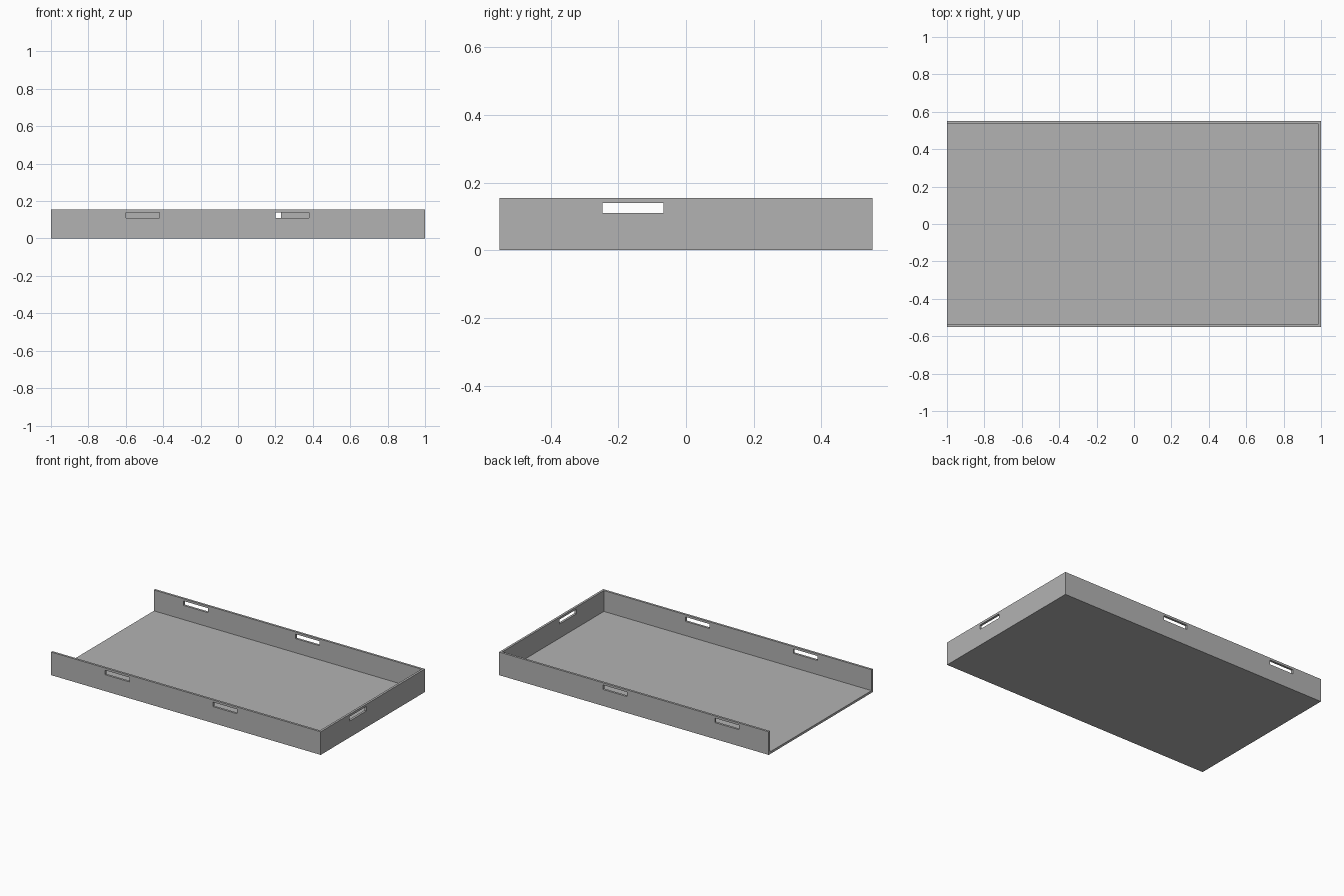
import bpy

if "Cube" in bpy.data.objects:
    bpy.data.objects.remove(bpy.data.objects["Cube"], do_unlink=True)

L, W, H = 1.0, 0.552, 0.155      # half length, half width, height
T = 0.015                        # sheet thickness
SLOT_LEN, SLOT_LOW, SLOT_HIGH = 0.18, 0.11, 0.14

grey = bpy.data.materials.new("plain grey")
grey.use_nodes = True
grey.diffuse_color = (0.45, 0.45, 0.45, 1)
grey.node_tree.nodes["Principled BSDF"].inputs["Base Color"].default_value = grey.diffuse_color


def box(name, low, high):
    """Axis-aligned box between two corners."""
    mid = [(a + b) / 2 for a, b in zip(low, high)]
    bpy.ops.mesh.primitive_cube_add(size=1, location=mid)
    ob = bpy.context.object
    ob.name = name
    ob.scale = [b - a for a, b in zip(low, high)]
    bpy.ops.object.transform_apply(location=True, rotation=False, scale=True)
    ob.data.materials.append(grey)
    return ob


def cut(target, cutter):
    """Subtract the cutter from the target and discard it."""
    mod = target.modifiers.new("cut", 'BOOLEAN')
    mod.operation = 'DIFFERENCE'
    mod.solver = 'EXACT'
    mod.object = cutter
    bpy.context.view_layer.objects.active = target
    bpy.ops.object.modifier_apply(modifier=mod.name)
    bpy.data.objects.remove(cutter, do_unlink=True)


# Tray: solid block hollowed out, open at the top and at the -x end
tray = box("tray", (-L, -W, 0), (L, W, H))
cut(tray, box("cavity", (-L - 0.1, -W + T, T), (L - T, W - T, H + 0.1)))

# Hand slots in the two long walls
for side, starts in ((-1, (-0.6, 0.2)), (1, (-0.78, 0.05))):
    for x in starts:
        y = side * W
        cut(tray, box("slot", (x, y - 2 * T, SLOT_LOW), (x + SLOT_LEN, y + 2 * T, SLOT_HIGH)))

# Hand slot in the closed end wall
cut(tray, box("slot", (L - 2 * T, -0.247, SLOT_LOW), (L + T, -0.247 + SLOT_LEN, SLOT_HIGH)))
